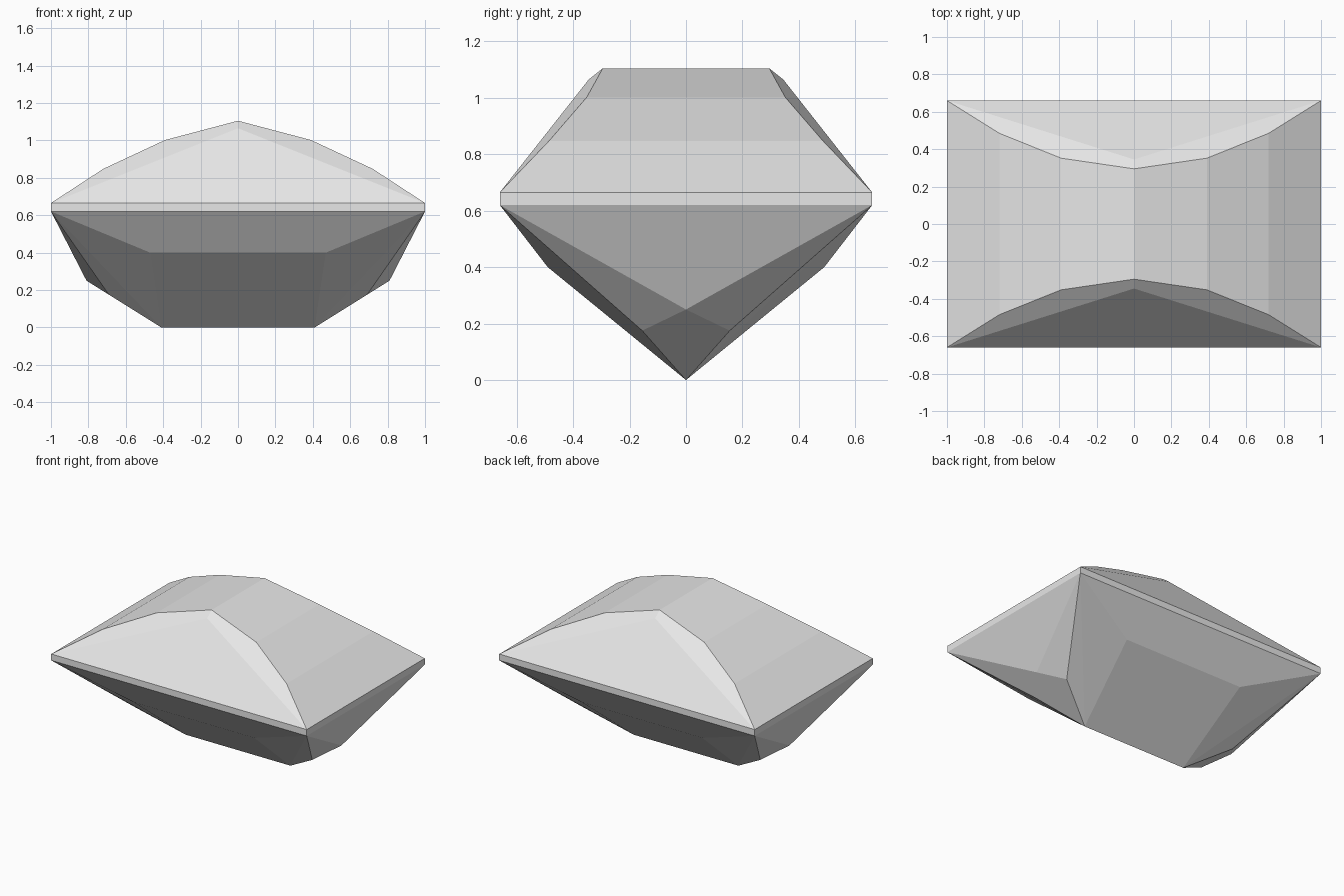
import bpy
import bmesh
from math import radians

cube = bpy.data.objects.get("Cube")
if cube:
    bpy.data.objects.remove(cube, do_unlink=True)

# Single stone colour
stone = bpy.data.materials.new("pale grey")
stone.use_nodes = True
colour = (0.8, 0.8, 0.8, 1)
stone.diffuse_color = colour
stone.node_tree.nodes["Principled BSDF"].inputs["Base Color"].default_value = colour

# Corner points of one quarter of the stone
girdle = [(1, 0.66, 0.665), (1, 0.66, 0.62)]
crown = [(0.72, 0.485, 0.848), (0.39, 0.352, 1.002), (0, 0.295, 1.105), (0, 0.345, 1.065)]
pavilion = [(0.47, 0.49, 0.40), (0.69, 0.155, 0.175), (0.81, 0, 0.25), (0.41, 0, 0)]

# Mirror the quarter both ways, then wrap flat facets around all corners
corners = {(x * sx, y * sy, z)
           for x, y, z in girdle + crown + pavilion
           for sx in (1, -1) for sy in (1, -1)}
bm = bmesh.new()
for corner in sorted(corners):
    bm.verts.new(corner)
bmesh.ops.convex_hull(bm, input=bm.verts[:])
bmesh.ops.dissolve_limit(bm, angle_limit=radians(1.5), verts=bm.verts[:], edges=bm.edges[:])
bmesh.ops.recalc_face_normals(bm, faces=bm.faces[:])

mesh = bpy.data.meshes.new("cut_gemstone")
bm.to_mesh(mesh)
bm.free()
mesh.materials.append(stone)
gem = bpy.data.objects.new("cut_gemstone", mesh)
bpy.context.collection.objects.link(gem)
